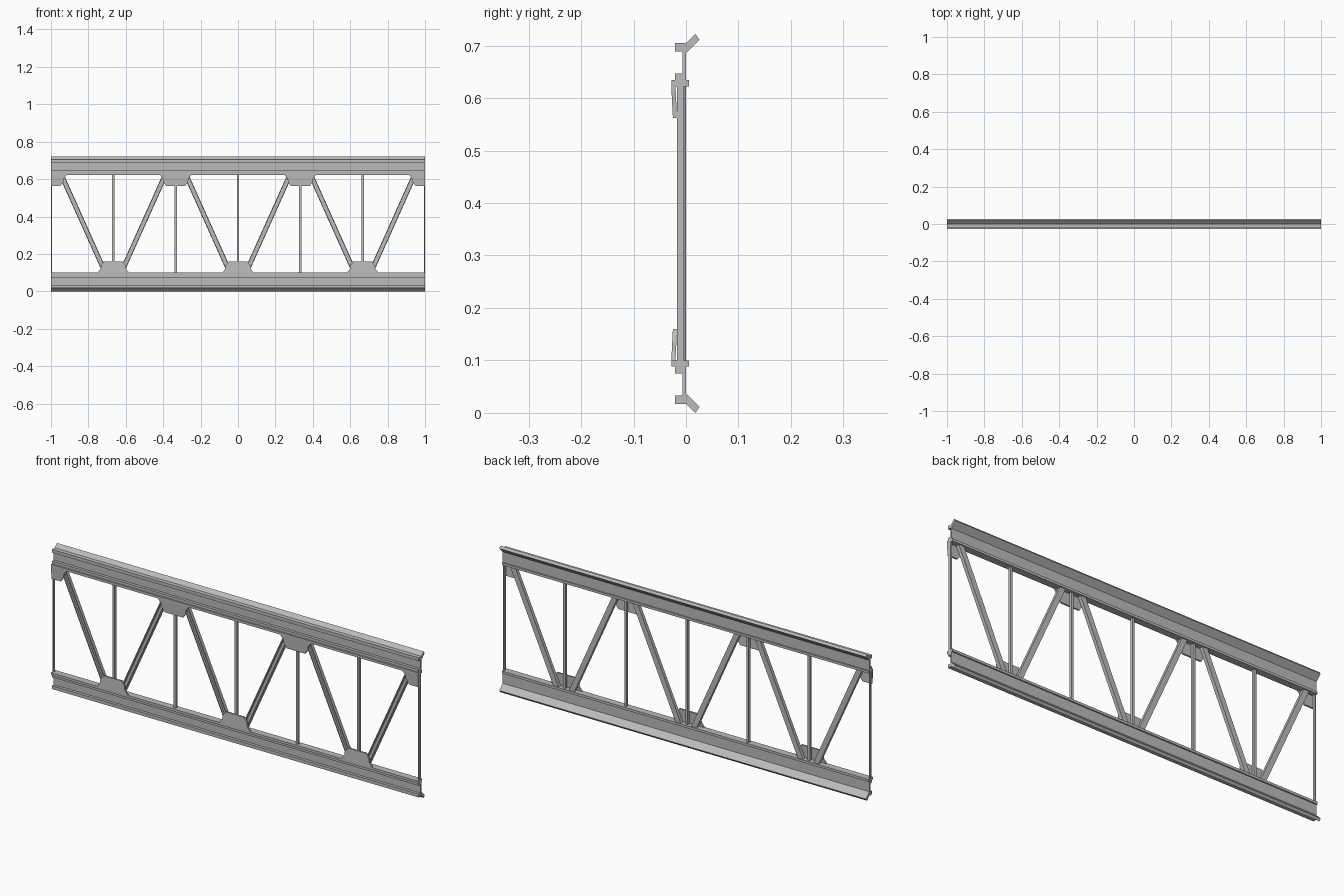
import bpy
import bmesh
from mathutils import Vector

if "Cube" in bpy.data.objects:
    bpy.data.objects.remove(bpy.data.objects["Cube"], do_unlink=True)

HEIGHT = 0.722
LOW, HIGH = 0.1, HEIGHT - 0.1      # inner faces of the two chords
BAY = 1 / 3                        # spacing of the panel points

steel = bpy.data.materials.new("grey steel")
steel.use_nodes = True
grey = (0.5, 0.5, 0.5, 1)
steel.diffuse_color = grey
steel.node_tree.nodes["Principled BSDF"].inputs["Base Color"].default_value = grey


def loft(name, start, end):
    """Solid between two matching outlines."""
    bm = bmesh.new()
    a = [bm.verts.new(Vector(p)) for p in start]
    b = [bm.verts.new(Vector(p)) for p in end]
    bm.faces.new(a)
    bm.faces.new(b[::-1])
    for i in range(len(a)):
        j = (i + 1) % len(a)
        bm.faces.new((a[j], a[i], b[i], b[j]))
    bmesh.ops.recalc_face_normals(bm, faces=bm.faces)
    mesh = bpy.data.meshes.new(name)
    bm.to_mesh(mesh)
    bm.free()
    mesh.materials.append(steel)
    obj = bpy.data.objects.new(name, mesh)
    bpy.context.collection.objects.link(obj)
    return obj


def flip(z, top):
    return HEIGHT - z if top else z


# Chords: one rolled section with a slanted outer lip, mirrored for the top
section = [(-0.021, 0.017), (0, 0.017), (0.017, 0.001), (0.026, 0.011),
           (0, 0.037), (0, 0.088), (0.006, 0.088), (0.006, LOW),
           (-0.028, LOW), (-0.028, 0.088), (-0.021, 0.088), (-0.021, 0.075),
           (-0.007, 0.075), (-0.007, 0.033), (-0.021, 0.033)]
# the lowest lip corner touches the ground
section[2] = (0.018, 0)
for name, top in (("bottom_chord", False), ("top_chord", True)):
    loft(name, *[[(x, y, flip(z, top)) for y, z in section] for x in (-1, 1)])


# Vertical posts, narrower at the two ends
for i in range(-3, 4):
    x, half = i * BAY, 0.006
    if abs(i) == 3:
        half = 0.003
        x = (1 - half) * (1 if i > 0 else -1)
    outline = [(x - half, -0.017), (x + half, -0.017),
               (x + half, -0.004), (x - half, -0.004)]
    loft("post", *[[(px, py, z) for px, py in outline] for z in (LOW, HIGH)])


# Diagonals: channels open to the front, cut level at the chords
W, T = 0.0145, 0.005
channel = [(-W, -0.017), (-W, 0), (W, 0), (W, -0.017),
           (W - T, -0.017), (W - T, -0.005), (T - W, -0.005), (T - W, -0.017)]
for node in (-2, 0, 2):
    for side in (-1, 1):
        foot = node * BAY + side * 0.043
        head = (node + side) * BAY - side * 0.056
        loft("diagonal",
             [(foot + x, y, LOW) for x, y in channel],
             [(head + x, y, HIGH) for x, y in channel])


# Gusset plates at the nodes, halved at the ends and leaning back slightly
half_plate = [(0.084, LOW), (0.068, 0.12), (0.066, 0.137), (0.05, 0.16)]
for i in range(-3, 4):
    top = i % 2 == 1
    left = [(-x, z) for x, z in reversed(half_plate)]
    if i == -3:
        left = [(0, 0.16), (0, LOW)]
    right = half_plate
    if i == 3:
        right = [(0, LOW), (0, 0.16)]
    plate = right + left
    front, back = [[(i * BAY + x, y + (z - LOW) * 0.05, flip(z, top))
                    for x, z in plate] for y in (-0.028, -0.02)]
    loft("top_gusset" if top else "bottom_gusset", front, back)
